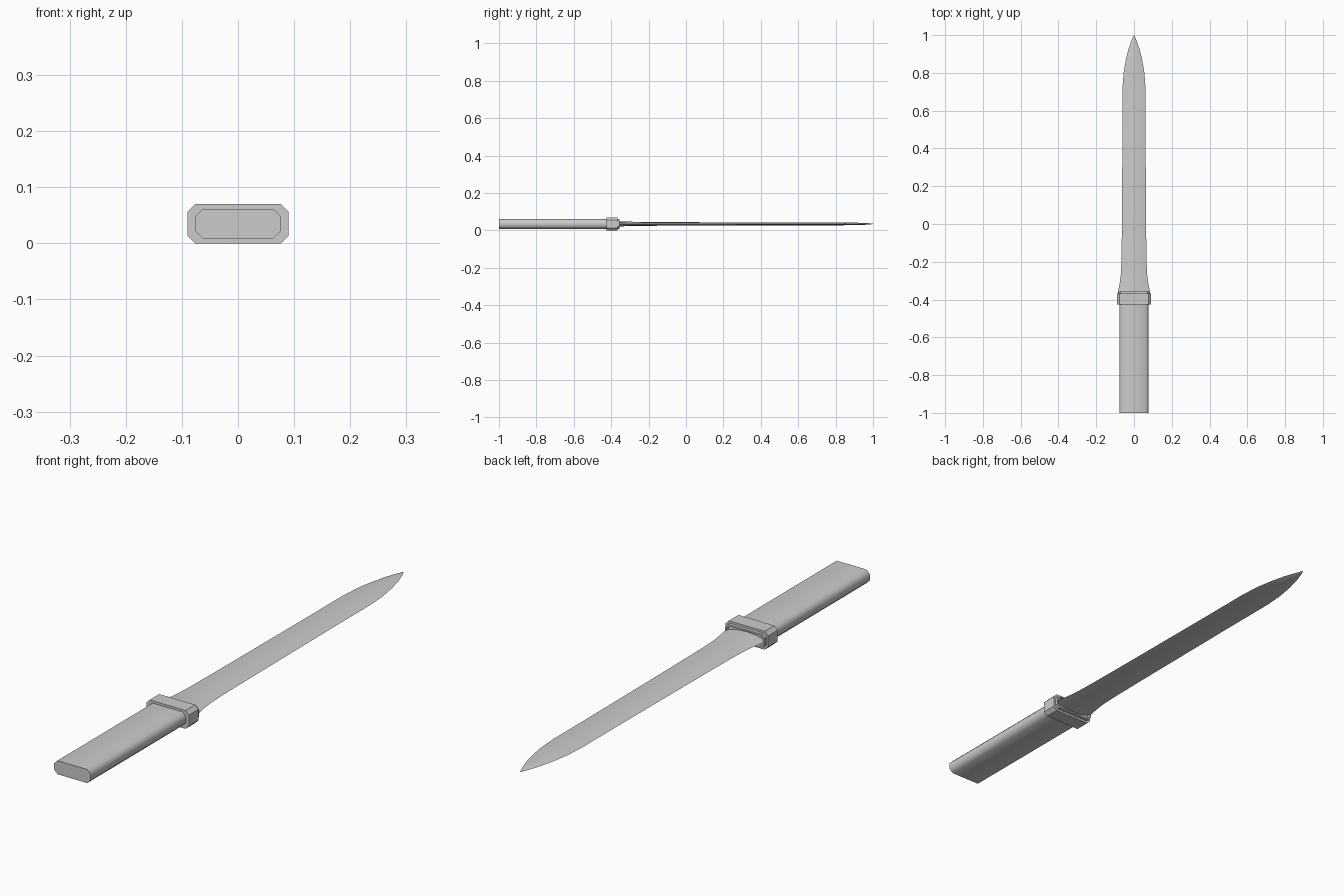
import bpy, bmesh, math

cube = bpy.data.objects.get("Cube")
if cube:
    bpy.data.objects.remove(cube, do_unlink=True)

MID = 0.035  # height of the sword's centre line

steel = bpy.data.materials.new("light_grey")
steel.use_nodes = True
grey = (0.6, 0.6, 0.6, 1)
steel.diffuse_color = grey
steel.node_tree.nodes["Principled BSDF"].inputs["Base Color"].default_value = grey


def octagon(w, h, c):
    """Chamfered rectangle with half sizes w, h and corner cut c."""
    return [(w, h - c), (w - c, h), (c - w, h), (-w, h - c),
            (-w, c - h), (c - w, -h), (w - c, -h), (w, c - h)]


def loft(name, sections, angle):
    """Skin a list of (y, outline) sections and cap both ends."""
    bm = bmesh.new()
    rings = [[bm.verts.new((x, y, MID + z)) for x, z in outline]
             for y, outline in sections]
    for a, b in zip(rings, rings[1:]):
        for i in range(len(a)):
            j = (i + 1) % len(a)
            bm.faces.new((a[i], a[j], b[j], b[i]))
    bm.faces.new(rings[0])
    bm.faces.new(rings[-1])
    bmesh.ops.recalc_face_normals(bm, faces=bm.faces)
    mesh = bpy.data.meshes.new(name)
    bm.to_mesh(mesh)
    bm.free()
    mesh.materials.append(steel)
    obj = bpy.data.objects.new(name, mesh)
    bpy.context.collection.objects.link(obj)
    bpy.ops.object.select_all(action='DESELECT')
    obj.select_set(True)
    bpy.context.view_layer.objects.active = obj
    bpy.ops.object.shade_smooth_by_angle(angle=math.radians(angle))
    return obj


# Grip and guard
grip = octagon(0.077, 0.026, 0.014)
loft("grip", [(-1, grip), (-0.42, grip)], 50)
guard = octagon(0.09, 0.035, 0.014)
loft("guard", [(-0.425, guard), (-0.367, guard)], 30)

# Collar in front of the guard, with a recessed mouth around the blade
rim, mouth = octagon(0.083, 0.027, 0.012), octagon(0.077, 0.021, 0.010)
loft("collar", [(-0.37, rim), (-0.355, rim), (-0.355, mouth), (-0.366, mouth)], 30)


# Blade: a thin lens with a central ridge
def lens(w, t):
    top = [(w, 0), (w * 0.5, t * 0.72), (0, t), (-w * 0.5, t * 0.72), (-w, 0)]
    return top + [(x, -z) for x, z in top[3:0:-1]]


stations = [(-0.37, 0.084, 0.014), (-0.35, 0.083, 0.013), (-0.31, 0.075, 0.012),
            (-0.26, 0.069, 0.011), (-0.18, 0.066, 0.010), (0, 0.064, 0.009),
            (0.5, 0.061, 0.008), (0.72, 0.061, 0.008), (0.80, 0.055, 0.0075),
            (0.87, 0.043, 0.007), (0.93, 0.028, 0.006), (0.97, 0.014, 0.004),
            (1.0, 0.001, 0.001)]
loft("blade", [(y, lens(w, t)) for y, w, t in stations], 20)
